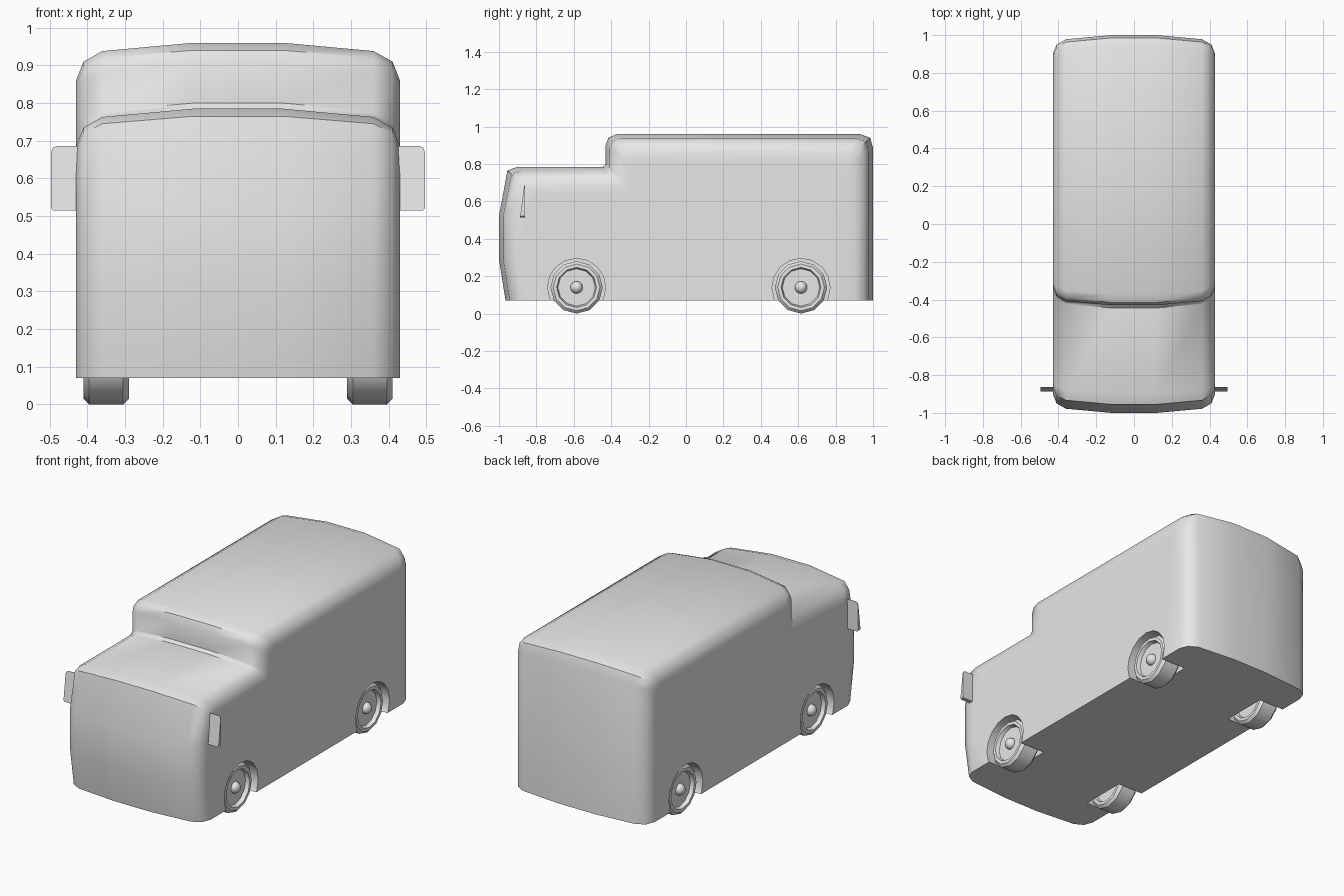
import bpy, bmesh, math
from mathutils import Matrix

cube = bpy.data.objects.get("Cube")
if cube:
    bpy.data.objects.remove(cube, do_unlink=True)

grey = bpy.data.materials.new("plain grey")
grey.use_nodes = True
grey.diffuse_color = (0.8, 0.8, 0.8, 1)
grey.node_tree.nodes["Principled BSDF"].inputs["Base Color"].default_value = (0.8, 0.8, 0.8, 1)


def finish(name, bm, angle=40):
    """Turn a bmesh into a named object, smooth below the given angle."""
    bmesh.ops.recalc_face_normals(bm, faces=bm.faces)
    mesh = bpy.data.meshes.new(name)
    bm.to_mesh(mesh)
    bm.free()
    mesh.materials.append(grey)
    ob = bpy.data.objects.new(name, mesh)
    bpy.context.collection.objects.link(ob)
    smooth(ob, angle)
    return ob


def smooth(ob, angle):
    bpy.ops.object.select_all(action='DESELECT')
    ob.select_set(True)
    bpy.context.view_layer.objects.active = ob
    bpy.ops.object.shade_smooth_by_angle(angle=math.radians(angle))


def bridge(bm, a, b):
    n = len(a)
    for i in range(n):
        j = (i + 1) % n
        bm.faces.new((a[i], a[j], b[j], b[i]))


# Body: side profile as (y, z, inward y, inward z), shrunk towards each flank
PROFILE = [
    (-0.965, 0.07, 1, 0), (-1, 0.29, 1, 0), (-1, 0.52, 1, 0),
    (-0.955, 0.765, 1, -0.9), (-0.9, 0.785, 0.8, -1),
    (-0.445, 0.785, 1, -1), (-0.43, 0.8, 1, -1),
    (-0.43, 0.9, 1, -0.8), (-0.415, 0.94, 1, -0.9), (-0.37, 0.96, 0.8, -1),
    (0.93, 0.96, -0.8, -1), (0.985, 0.94, -1, -0.9),
    (1, 0.885, -1, -0.7), (1, 0.07, -1, 0),
]
HALF = [(0.12, 0), (0.36, 0.022), (0.41, 0.05), (0.43, 0.1), (0.43, 0.15)]
stations = [(-x, d) for x, d in reversed(HALF)] + HALF

bm = bmesh.new()
rings = []
for x, d in stations:
    ring = []
    for y, z, oy, oz in PROFILE:
        k = min(d, 0.1) if z < 0.1 else d
        ring.append(bm.verts.new((x, y + oy * k, z + oz * k)))
    rings.append(ring)
for a, b in zip(rings, rings[1:]):
    bridge(bm, a, b)
bm.faces.new(rings[0])
bm.faces.new(rings[-1])
bmesh.ops.remove_doubles(bm, verts=bm.verts, dist=0.0001)
body = finish("van_body", bm)

# Wheel wells cut from the body
AXLES = {"front": -0.585, "rear": 0.615}
SIDES = {"left": 1, "right": -1}
for y in AXLES.values():
    for s in SIDES.values():
        bm = bmesh.new()
        place = Matrix.Translation((s * 0.4, y, 0.14)) @ Matrix.Rotation(math.pi / 2, 4, 'Y')
        bmesh.ops.create_cone(bm, cap_ends=True, segments=16, radius1=0.155,
                              radius2=0.155, depth=0.26, matrix=place)
        cutter = finish("wheel_well_cutter", bm)
        cutter.hide_render = True
        mod = body.modifiers.new("wheel_well", 'BOOLEAN')
        mod.operation = 'DIFFERENCE'
        mod.solver = 'EXACT'
        mod.object = cutter
        bpy.context.view_layer.objects.active = body
        bpy.ops.object.modifier_apply(modifier=mod.name)
        bpy.data.objects.remove(cutter, do_unlink=True)
smooth(body, 40)

# Wheels: lathed section as (radius, x), with a domed hub
SECTION = [(0.1, 0.31), (0.107, 0.29), (0.125, 0.29), (0.14, 0.305),
           (0.14, 0.395), (0.125, 0.41), (0.107, 0.41), (0.1, 0.388)]
SEGMENTS = 12
for end, y in AXLES.items():
    for side, s in SIDES.items():
        bm = bmesh.new()
        loops = []
        for r, x in SECTION:
            angles = [math.tau * i / SEGMENTS for i in range(SEGMENTS)]
            loops.append([bm.verts.new((s * x, y + r * math.sin(a), 0.14 + r * math.cos(a)))
                          for a in angles])
        for a, b in zip(loops, loops[1:]):
            bridge(bm, a, b)
        bm.faces.new(loops[0])
        bm.faces.new(loops[-1])
        finish(f"{end}_{side}_wheel", bm)

        bm = bmesh.new()
        bmesh.ops.create_uvsphere(bm, u_segments=12, v_segments=8, radius=0.033,
                                  matrix=Matrix.Translation((s * 0.388, y, 0.14)))
        finish(f"{end}_{side}_hub", bm, 60)

# Mirrors: wedge plates with rounded outer corners
OUTLINE = [(0.42, 0.515), (0.49, 0.515), (0.496, 0.521), (0.496, 0.67),
           (0.492, 0.681), (0.482, 0.686), (0.42, 0.686)]
for side, s in SIDES.items():
    bm = bmesh.new()
    front = [bm.verts.new((s * x, -0.887 + (z - 0.515) * 0.13, z)) for x, z in OUTLINE]
    back = [bm.verts.new((s * x, -0.862, z)) for x, z in OUTLINE]
    bridge(bm, front, back)
    bm.faces.new(front)
    bm.faces.new(back)
    finish(f"{side}_mirror", bm)
